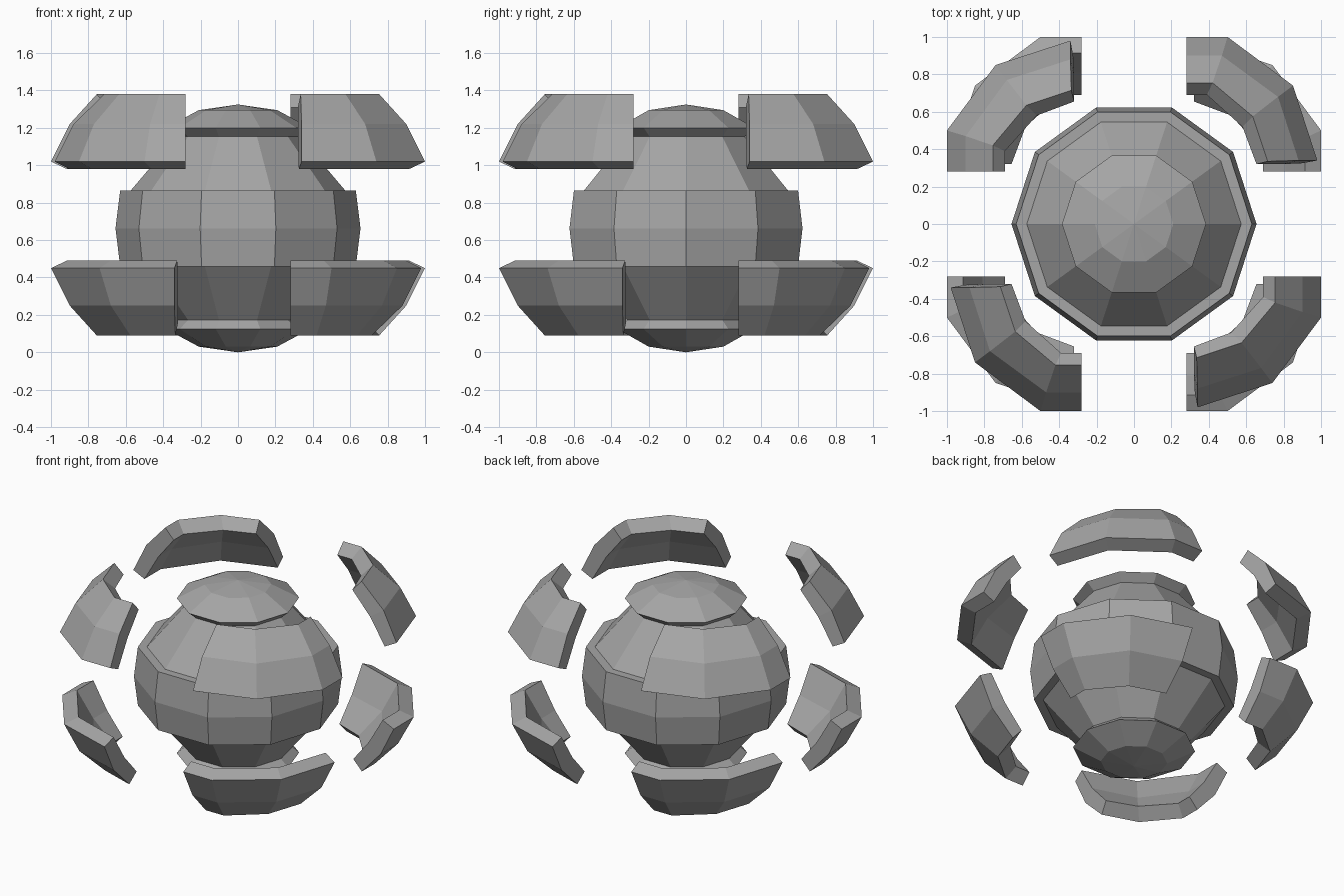
import bpy, bmesh, math
from mathutils import Matrix

if "Cube" in bpy.data.objects:
    bpy.data.objects.remove(bpy.data.objects["Cube"], do_unlink=True)

GREY = (0.38, 0.38, 0.38, 1.0)
mat = bpy.data.materials.new("plain grey")
mat.use_nodes = True
mat.diffuse_color = GREY
bsdf = next(n for n in mat.node_tree.nodes if n.type == 'BSDF_PRINCIPLED')
bsdf.inputs["Base Color"].default_value = GREY


def finish(bm, name):
    bmesh.ops.recalc_face_normals(bm, faces=bm.faces[:])
    mesh = bpy.data.meshes.new(name)
    bm.to_mesh(mesh)
    bm.free()
    mesh.materials.append(mat)
    obj = bpy.data.objects.new(name, mesh)
    bpy.context.collection.objects.link(obj)
    return obj


# Core: a ten-sided turned body with a raised belt and overhanging end caps
CENTRE = 0.6625
SIDES = 10
half = [(0.655, 0.0), (0.63, 0.203), (0.573, 0.203), (0.33, 0.49),
        (0.385, 0.538), (0.21, 0.632)]          # radius, height above the belt
profile = [(r, -h) for r, h in reversed(half[1:])] + half
bm = bmesh.new()
rings = []
for r, h in profile:
    rings.append([bm.verts.new((r * math.cos(math.tau * i / SIDES),
                                r * math.sin(math.tau * i / SIDES),
                                CENTRE + h)) for i in range(SIDES)])
for low, high in zip(rings, rings[1:]):
    for i in range(SIDES):
        j = (i + 1) % SIDES
        bm.faces.new((low[i], low[j], high[j], high[i]))
for ring, z in ((rings[0], 0.0), (rings[-1], 2 * CENTRE)):
    tip = bm.verts.new((0, 0, z))
    for i in range(SIDES):
        bm.faces.new((ring[i], ring[(i + 1) % SIDES], tip))
finish(bm, "core_body")

# Floating armour shell: six-point sections swept through four stations.
# Section order: outer low, outer middle, outer top, inner top, middle, low
HEIGHTS = (1.02, 1.22, 1.38, 1.31, 1.16, 0.98)
STATIONS = (
    ((.28, 1.0), (.28, .90), (.28, .755), (.28, .69), (.28, .81), (.28, .915)),
    ((.50, 1.0), (.47, .90), (.42, .755), (.39, .69), (.43, .81), (.46, .915)),
    ((.85, .74), (.77, .68), (.635, .575), (.58, .52), (.70, .615), (.78, .68)),
    ((.98, .34), (.88, .34), (.715, .335), (.655, .32), (.79, .32), (.90, .325)),
)
SHELL_MIDDLE = 0.735


def add_shell(name, transform):
    bm = bmesh.new()
    sections = [[bm.verts.new((x, y, z)) for (x, y), z in zip(s, HEIGHTS)]
                for s in STATIONS]
    for a, b in zip(sections, sections[1:]):
        for i in range(6):
            j = (i + 1) % 6
            bm.faces.new((a[i], a[j], b[j], b[i]))
    # End faces, split in two
    for s in (sections[0], sections[-1]):
        bm.faces.new((s[0], s[1], s[4], s[5]))
        bm.faces.new((s[1], s[2], s[3], s[4]))
    bmesh.ops.transform(bm, matrix=transform, verts=bm.verts[:])
    finish(bm, name)


# Four shells above, and the same four turned over below
flip = (Matrix.Translation((0, 0, SHELL_MIDDLE)) @ Matrix.Rotation(math.pi, 4, 'X')
        @ Matrix.Translation((0, 0, -SHELL_MIDDLE)))
corners = ("back_left", "back_right", "front_right", "front_left")
for k, corner in enumerate(corners):
    turn = Matrix.Rotation(k * math.pi / 2, 4, 'Z')
    add_shell("upper_shell_" + corner, turn)
    add_shell("lower_shell_" + corners[3 - k], flip @ turn)
